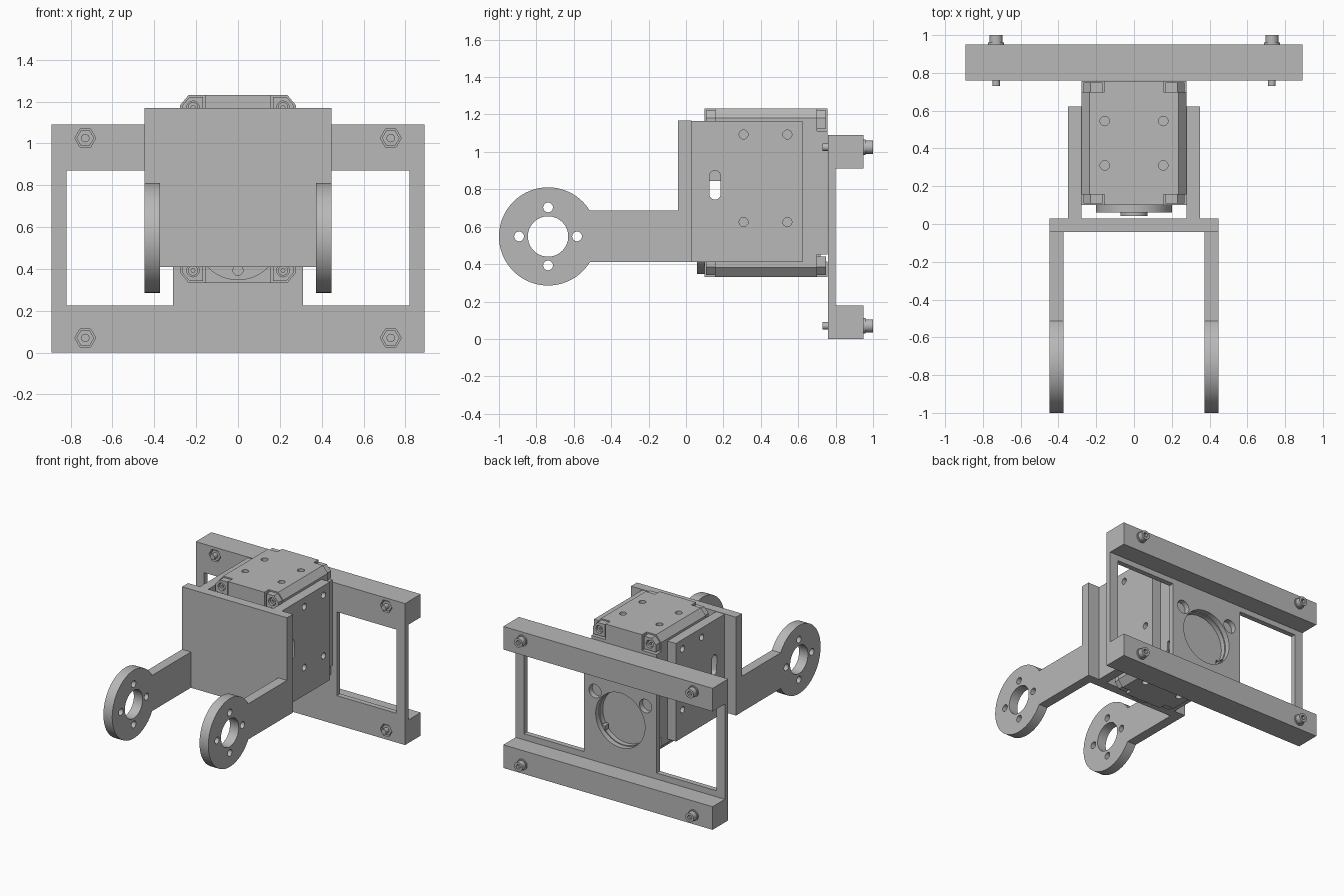
import bpy, bmesh
from math import cos, sin, pi, radians, asin
from mathutils import Matrix, Vector

if "Cube" in bpy.data.objects:
    bpy.data.objects.remove(bpy.data.objects["Cube"])

grey = bpy.data.materials.new("machined grey")
grey.use_nodes = True
grey.diffuse_color = (0.48, 0.48, 0.48, 1)
grey.node_tree.nodes["Principled BSDF"].inputs["Base Color"].default_value = (0.48, 0.48, 0.48, 1)

# Each axis maps a flat (u, v) outline into space
FRAMES = {"x": ((0, 1, 0), (0, 0, 1), (1, 0, 0)),
          "y": ((1, 0, 0), (0, 0, 1), (0, -1, 0)),
          "z": ((1, 0, 0), (0, 1, 0), (0, 0, 1))}


def circle(u, v, r, n=48):
    return [(u + r * cos(2 * pi * i / n), v + r * sin(2 * pi * i / n)) for i in range(n)]


def rect(u0, u1, v0, v1):
    return [(u0, v0), (u1, v0), (u1, v1), (u0, v1)]


def mesh_from(obj):
    dg = bpy.context.evaluated_depsgraph_get()
    dg.update()
    return bpy.data.meshes.new_from_object(obj.evaluated_get(dg))


def finish(mesh):
    mesh.polygons.foreach_set("use_smooth", [True] * len(mesh.polygons))
    mesh.set_sharp_from_angle(angle=radians(30))


def prism(name, axis, a, b, outline, holes=()):
    """Extrude an outline with holes along an axis from a to b."""
    curve = bpy.data.curves.new(name, "CURVE")
    curve.dimensions = "2D"
    curve.fill_mode = "BOTH"
    curve.extrude = abs(b - a) / 2
    for loop in [outline, *holes]:
        spline = curve.splines.new("POLY")
        spline.points.add(len(loop) - 1)
        for point, (u, v) in zip(spline.points, loop):
            point.co = (u, v, 0, 1)
        spline.use_cyclic_u = True
    temp = bpy.data.objects.new(name, curve)
    bpy.context.collection.objects.link(temp)
    mesh = mesh_from(temp)
    bpy.data.objects.remove(temp)
    u, v, n = (Vector(c) for c in FRAMES[axis])
    place = Matrix((u, v, n)).transposed().to_4x4()
    place.translation = Vector([abs(c) for c in n]) * (a + b) / 2
    bm = bmesh.new()
    bm.from_mesh(mesh)
    bm.transform(place)
    bmesh.ops.remove_doubles(bm, verts=bm.verts, dist=1e-5)
    bmesh.ops.recalc_face_normals(bm, faces=bm.faces)
    bm.to_mesh(mesh)
    bm.free()
    mesh.materials.clear()
    mesh.materials.append(grey)
    finish(mesh)
    obj = bpy.data.objects.new(name, mesh)
    bpy.context.collection.objects.link(obj)
    return obj


def cut(obj, cutters):
    """Subtract the cutters, then discard them."""
    for c in cutters:
        mod = obj.modifiers.new("cut", "BOOLEAN")
        mod.operation, mod.solver, mod.object = "DIFFERENCE", "EXACT", c
    mesh = mesh_from(obj)
    obj.modifiers.clear()
    obj.data = mesh
    finish(mesh)
    for c in cutters:
        bpy.data.objects.remove(c)


SIDES = ((-1, "right"), (1, "left"))
AXLE = 0.548   # height of the rotation axis
MID = 0.782    # middle height of the motor

# Rear frame: plate with two windows, bearing hole and nut pockets
bolts = [(x, z) for x in (-0.73, 0.73) for z in (0.07, 1.025)]
holes = [circle(x, z, 0.05, 6) for x, z in bolts]
holes += [rect(-0.82, -0.31, 0.225, 0.87), rect(0.31, 0.82, 0.225, 0.87)]
holes += [circle(0, AXLE, 0.21), circle(-0.215, 0.715, 0.052), circle(0.215, 0.715, 0.052)]
prism("rear_plate", "y", 0.76, 0.80, rect(-0.892, 0.892, 0, 1.09), holes)
prism("lower_rail", "y", 0.80, 0.95, rect(-0.892, 0.892, 0, 0.178))
prism("upper_rail", "y", 0.80, 0.95, rect(-0.892, 0.892, 0.912, 1.09))

# Frame bolts with nuts in the pockets
for x, z in bolts:
    prism("bolt_shaft", "y", 0.73, 0.82, circle(x, z, 0.02, 24))
    prism("bolt_nut", "y", 0.768, 0.80, circle(x, z, 0.042, 6))
    prism("bolt_washer", "y", 0.95, 0.96, circle(x, z, 0.042, 32))
    prism("bolt_head", "y", 0.96, 0.975, circle(x, z, 0.035, 32))
    prism("bolt_socket", "y", 0.975, 1.0, circle(x, z, 0.035, 32), [circle(x, z, 0.019, 6)])

# Front bracket: cross plate and two drilled cheeks with a slot
prism("front_plate", "y", -0.042, 0.03, rect(-0.447, 0.447, 0.41, 1.168))
slot = [(0.155 + 0.03 * cos(t * pi / 12), (0.87 if t <= 12 else 0.775) + 0.03 * sin(t * pi / 12))
        for t in range(25)]
drills = [circle(y, z, 0.024, 32) for y in (0.308, 0.542) for z in (0.625, 1.093)]
for s, side in SIDES:
    prism(side + "_cheek", "x", s * 0.277, s * 0.35, rect(0.03, 0.622, 0.41, 1.165), drills + [slot])

# Forked arms ending in drilled rings
R, CY = 0.2625, -0.7375
t0 = asin(0.1375 / R)
arm = [(-0.042, AXLE - 0.1375), (-0.042, AXLE + 0.1375)]
for i in range(65):
    t = t0 + (2 * pi - 2 * t0) * i / 64
    arm.append((CY + R * cos(t), AXLE + R * sin(t)))
ring_holes = [circle(CY, AXLE, 0.108)]
ring_holes += [circle(CY + 0.155 * cos(k * pi / 2), AXLE + 0.155 * sin(k * pi / 2), 0.026, 24)
               for k in range(4)]
for s, side in SIDES:
    prism(side + "_arm", "x", s * 0.372, s * 0.447, arm, ring_holes)

# Motor body: chamfered block with corner recesses, mounting holes and a cable passage
quarter = [(0.277, 0.40), (0.235, 0.45)]
profile = [(x, MID + z) for x, z in quarter]
profile += [(-x, MID + z) for x, z in quarter[::-1]]
profile += [(-x, MID - z) for x, z in quarter]
profile += [(x, MID - z) for x, z in quarter[::-1]]
body = prism("motor_body", "y", 0.10, 0.757, profile)
cutters = [prism("cutter", "x", -0.4, 0.4, rect(0.125, 0.19, 0.70, 0.845)),
           prism("cutter", "y", 0.72, 0.80, circle(0, AXLE, 0.205))]
for x in (-0.155, 0.155):
    for y in (0.31, 0.545):
        for z in (0.30, 1.19):
            cutters.append(prism("cutter", "z", z, z + 0.08, circle(x, y, 0.025, 24)))
ends = ((0.05, 0.155, 0.108, 0.17), (0.70, 0.80, 0.69, 0.749))
corners = [(sx, sz) for sx in (-1, 1) for sz in (-1, 1)]
for sx, sz in corners:
    for y0, y1, _, _ in ends:
        block = rect(0.155, 0.32, 0.33, 0.50)
        cutters.append(prism("cutter", "y", y0, y1, [(sx * u, MID + sz * v) for u, v in block]))
cut(body, cutters)

# Corner lugs with sunk screws
lug = [(0.167, 0.342), (0.268, 0.342), (0.268, 0.398), (0.231, 0.44), (0.167, 0.44)]
for sx, sz in corners:
    x, z = sx * 0.215, MID + sz * 0.39
    for _, _, y0, y1 in ends:
        prism("motor_lug", "y", y0, y1, [(sx * u, MID + sz * v) for u, v in lug],
              [circle(x, z, 0.03, 24)])
        prism("lug_screw", "y", y0 + 0.012, y1 - 0.012, circle(x, z, 0.024, 24),
              [circle(x, z, 0.01, 6)])

# Output horn and hub in front of the motor
horn_holes = [circle(0.155 * cos(k * pi / 4), AXLE + 0.155 * sin(k * pi / 4), 0.024, 24)
              for k in range(8)]
prism("output_horn", "y", 0.06, 0.10, circle(0, AXLE, 0.202), horn_holes)
prism("horn_hub", "y", 0.042, 0.06, circle(0, AXLE, 0.072), [circle(0, AXLE, 0.03, 24)])
